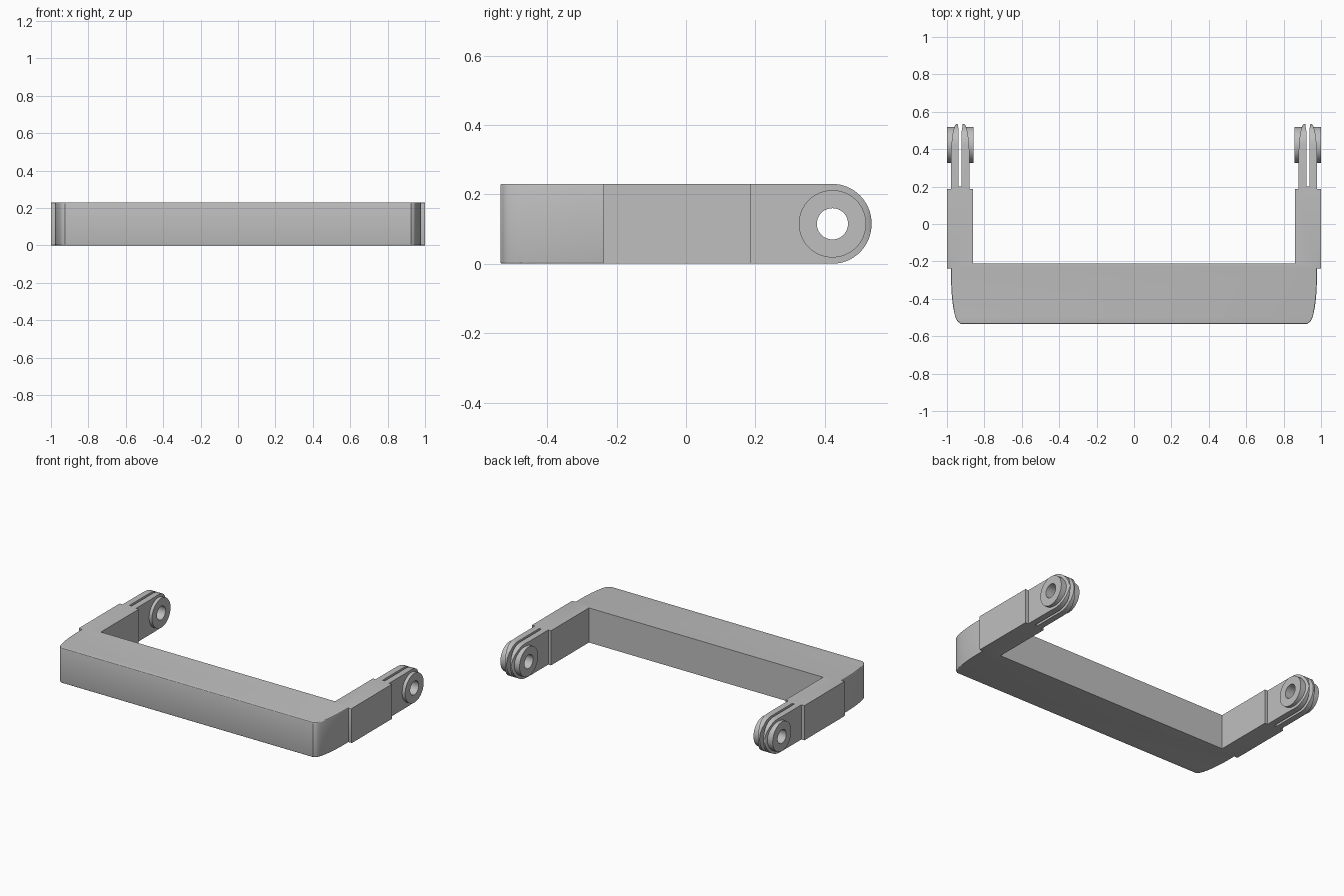
import bpy, bmesh, math
from mathutils import Matrix

cube = bpy.data.objects.get("Cube")
if cube:
    bpy.data.objects.remove(cube, do_unlink=True)

H = 0.23                       # height of the whole handle
PIN_Y, PIN_Z = 0.422, H / 2    # hinge axis

grey = bpy.data.materials.new("plain grey")
grey.use_nodes = True
grey.diffuse_color = (0.52, 0.52, 0.52, 1)
grey.node_tree.nodes["Principled BSDF"].inputs["Base Color"].default_value = grey.diffuse_color


def prism(name, outline, low, high, axis="Z"):
    """Extrude an (x, y) outline along z, or a (y, z) outline along x."""
    bm = bmesh.new()
    place = (lambda a, b: (a, b, low)) if axis == "Z" else (lambda a, b: (low, a, b))
    face = bm.faces.new([bm.verts.new(place(a, b)) for a, b in outline])
    new = bmesh.ops.extrude_face_region(bm, geom=[face])["geom"]
    shift = (0, 0, high - low) if axis == "Z" else (high - low, 0, 0)
    bmesh.ops.translate(bm, vec=shift, verts=[v for v in new if isinstance(v, bmesh.types.BMVert)])
    bmesh.ops.recalc_face_normals(bm, faces=bm.faces)
    mesh = bpy.data.meshes.new(name)
    bm.to_mesh(mesh)
    bm.free()
    mesh.materials.append(grey)
    obj = bpy.data.objects.new(name, mesh)
    bpy.context.collection.objects.link(obj)
    return obj


def circle(radius, n=64):
    return [(PIN_Y + radius * math.cos(i * math.tau / n),
             PIN_Z + radius * math.sin(i * math.tau / n)) for i in range(n)]


def activate(obj):
    bpy.ops.object.select_all(action="DESELECT")
    obj.select_set(True)
    bpy.context.view_layer.objects.active = obj


def combine(obj, other, operation):
    mod = obj.modifiers.new(operation, "BOOLEAN")
    mod.operation, mod.object, mod.solver = operation, other, "EXACT"
    activate(obj)
    bpy.ops.object.modifier_apply(modifier=mod.name)
    bpy.data.objects.remove(other, do_unlink=True)


def finish(obj):
    activate(obj)
    bpy.ops.object.shade_smooth_by_angle(angle=math.radians(30))


def taper(x0, depth, y0, y1, n=14):
    """Quarter-ellipse-like edge drawing in from x0 between y0 and y1."""
    pts = []
    for i in range(n + 1):
        t = math.sin(i / n * math.pi / 2)
        pts.append((x0 - depth * (1 - math.sqrt(max(0, 1 - t * t))), y0 + (y1 - y0) * t))
    return pts


# U-shaped frame: wide front bar with curved corners and two thicker arms
right = [(0.86, -0.21), (0.86, 0.187), (1.0, 0.187), (1.0, -0.238), (0.978, -0.238)]
right = right[::-1]
corner = taper(0.978, 0.045, -0.28, -0.528)
half = corner[::-1] + right
half = [(0.925, -0.535)] + half
frame = prism("handle_frame", half + [(-x, y) for x, y in reversed(half)], 0, H)
bm = bmesh.new()
bm.from_mesh(frame.data)
rim = [e for e in bm.edges
       if abs(e.verts[0].co.z - e.verts[1].co.z) < 0.001
       and max(v.co.y for v in e.verts) < 0.18]
bmesh.ops.bevel(bm, geom=rim, offset=0.005, segments=3, profile=0.5, affect="EDGES")
bm.to_mesh(frame.data)
bm.free()
finish(frame)

# Hinge tongue: rounded end, tapered tip, round boss, slot and pin hole
MID, HALF_W = 0.929, 0.049
R = 0.535 - PIN_Y
side = [(0.17, 0), (PIN_Y, 0)]
side += [(PIN_Y + R * math.cos(a), PIN_Z + H / 2 * math.sin(a))
         for a in [math.pi * (i / 32 - 0.5) for i in range(1, 32)]]
side += [(PIN_Y, H), (0.17, H)]
tongue = prism("left_hinge_tongue", side, MID - HALF_W, MID + HALF_W, "X")

edge = [(HALF_W, 0.1)] + taper(HALF_W, 0.031, 0.36, 0.536)
plan = [(MID + x, y) for x, y in edge] + [(MID - x, y) for x, y in reversed(edge)]
combine(tongue, prism("tip_cutter", plan, -0.1, H + 0.1), "INTERSECT")
combine(tongue, prism("boss", circle(0.097), 0.859, 1.0, "X"), "UNION")

gap = [(0.008, 0.2), (0.008, 0.5), (0.016, 0.55)]
slot = [(MID + x, y) for x, y in gap] + [(MID - x, y) for x, y in reversed(gap)]
combine(tongue, prism("slot_cutter", slot, -0.1, H + 0.1), "DIFFERENCE")
combine(tongue, prism("pin_cutter", circle(0.045, 48), 0.7, 1.2, "X"), "DIFFERENCE")
finish(tongue)

# Mirrored tongue on the other arm
other = tongue.copy()
other.data = tongue.data.copy()
other.name = "right_hinge_tongue"
other.data.transform(Matrix.Scale(-1, 4, (1, 0, 0)))
other.data.flip_normals()
bpy.context.collection.objects.link(other)
